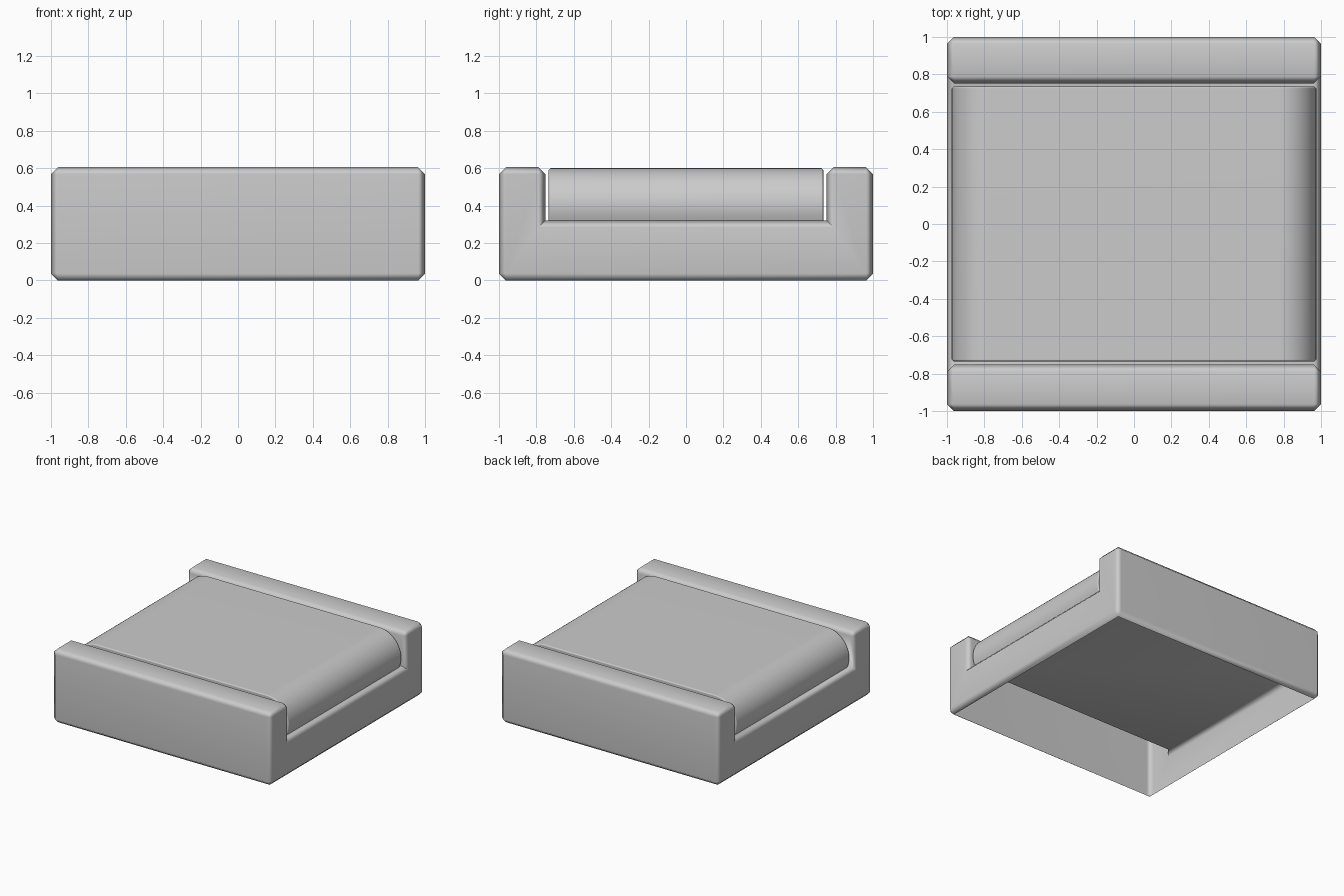
import bpy, bmesh, math

if "Cube" in bpy.data.objects:
    bpy.data.objects.remove(bpy.data.objects["Cube"])


def prism(name, profile, axis, half, bevel, pick, angle):
    """Extrude a closed profile along x or y, bevel chosen edges, leave the underside open."""
    bm = bmesh.new()
    rings = []
    for s in (-half, half):
        rings.append([bm.verts.new((s, a, b) if axis == 'x' else (a, s, b)) for a, b in profile])
    n = len(profile)
    bm.faces.new(rings[0])
    bm.faces.new(rings[1])
    for i in range(n):
        j = (i + 1) % n
        bm.faces.new((rings[0][i], rings[0][j], rings[1][j], rings[1][i]))
    bmesh.ops.recalc_face_normals(bm, faces=bm.faces[:])
    bm.normal_update()
    bmesh.ops.bevel(bm, geom=[e for e in bm.edges if pick(e)], offset=bevel,
                    offset_type='OFFSET', segments=1, profile=0.5, affect='EDGES')
    bm.normal_update()
    zmin = min(v.co.z for v in bm.verts)
    base = [f for f in bm.faces if f.normal.z < -0.9 and f.calc_center_median().z < zmin + 0.01]
    bmesh.ops.delete(bm, geom=base, context='FACES')
    mesh = bpy.data.meshes.new(name)
    bm.to_mesh(mesh)
    bm.free()
    ob = bpy.data.objects.new(name, mesh)
    bpy.context.collection.objects.link(ob)
    bpy.context.view_layer.objects.active = ob
    ob.select_set(True)
    bpy.ops.object.shade_smooth_by_angle(angle=math.radians(angle))
    ob.select_set(False)
    mod = ob.modifiers.new("even_shading", 'WEIGHTED_NORMAL')
    mod.keep_sharp = True
    return ob


# Hollow frame: U-shaped side profile (y, z), convex edges chamfered
frame_profile = [(-1, 0), (1, 0), (1, 0.605), (0.752, 0.605), (0.752, 0.32),
                 (-0.752, 0.32), (-0.752, 0.605), (-1, 0.605)]
prism("frame", frame_profile, 'x', 1.0, 0.037, lambda e: e.is_convex, 60)

# Belt: flat top with rounded ends, resting on the frame floor (x, z)
R, CX, CZ, FLOOR = 0.2, 0.775, 0.4, 0.32
low = -math.asin((CZ - FLOOR) / R)
steps = 14
right_end = []
for i in range(steps + 1):
    t = low + (math.pi / 2 - low) * i / steps
    right_end.append((CX + R * math.cos(t), CZ + R * math.sin(t)))
belt_profile = right_end + [(-x, z) for x, z in reversed(right_end)]


def belt_rim(e):
    # Edges around the two flat sides, except along the floor
    a, b = (v.co for v in e.verts)
    return abs(a.y - b.y) < 1e-5 and max(a.z, b.z) > FLOOR + 1e-4


prism("belt", belt_profile, 'y', 0.735, 0.01, belt_rim, 50)
